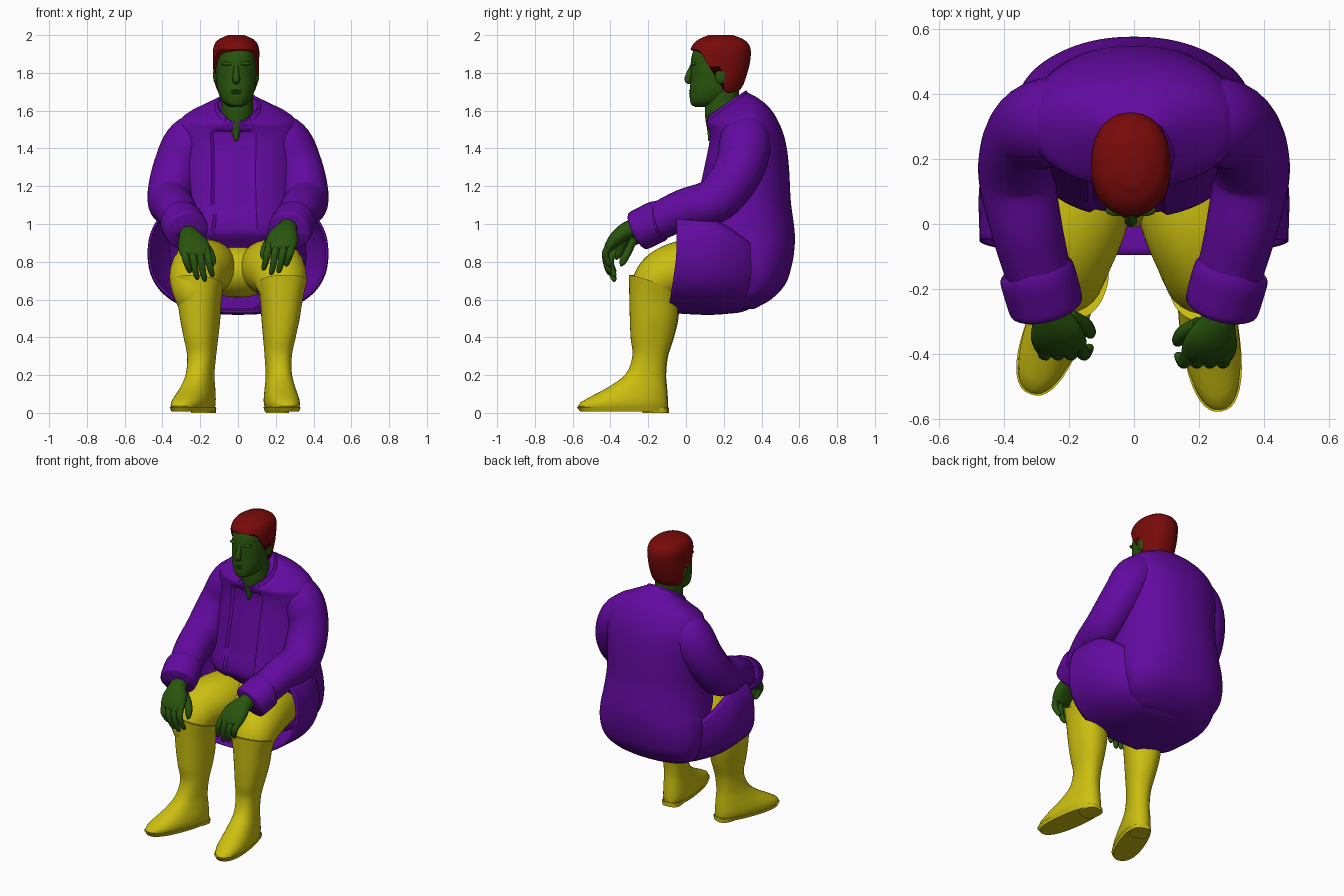
import bpy, bmesh
from math import sin, cos, pi, radians
from mathutils import Vector, Matrix

if "Cube" in bpy.data.objects:
    bpy.data.objects.remove(bpy.data.objects["Cube"])


def material(name, rgb):
    m = bpy.data.materials.new(name)
    m.diffuse_color = (*rgb, 1)
    m.use_nodes = True
    m.node_tree.nodes["Principled BSDF"].inputs["Base Color"].default_value = m.diffuse_color
    return m


PURPLE = material("coat_purple", (0.125, 0.003, 0.35))
YELLOW = material("cloth_yellow", (0.6, 0.52, 0.005))
GREEN = material("skin_green", (0.022, 0.09, 0.004))
RED = material("hair_red", (0.19, 0.003, 0.003))


def sample(rows, u):
    """Smooth interpolation of rows keyed by their first column."""
    i = 0
    while i < len(rows) - 2 and u > rows[i + 1][0]:
        i += 1
    a, b = rows[i], rows[i + 1]
    p, q = rows[max(i - 1, 0)], rows[min(i + 2, len(rows) - 1)]
    h = b[0] - a[0]
    t = min(max((u - a[0]) / h, 0), 1)
    out = []
    for k in range(1, len(a)):
        ma = (b[k] - p[k]) / (b[0] - p[0]) * h
        mb = (q[k] - a[k]) / (q[0] - a[0]) * h
        out.append(a[k] * (2*t**3 - 3*t*t + 1) + ma * (t**3 - 2*t*t + t)
                   + b[k] * (3*t*t - 2*t**3) + mb * (t**3 - t*t))
    return out


def finish(name, bm, mat, thick=0, angle=50):
    bmesh.ops.recalc_face_normals(bm, faces=bm.faces[:])
    me = bpy.data.meshes.new(name)
    bm.to_mesh(me)
    bm.free()
    ob = bpy.data.objects.new(name, me)
    bpy.context.collection.objects.link(ob)
    me.materials.append(mat)
    bpy.ops.object.select_all(action='DESELECT')
    ob.select_set(True)
    bpy.context.view_layer.objects.active = ob
    bpy.ops.object.shade_smooth_by_angle(angle=radians(angle))
    if thick:
        s = ob.modifiers.new("thickness", 'SOLIDIFY')
        s.thickness, s.offset = thick, 0
    return ob


def skin(name, rings, mat, closed=True, caps=True, thick=0, angle=50):
    """Bridge rings of points into one surface."""
    bm = bmesh.new()
    vs = [[bm.verts.new(p) for p in r] for r in rings]
    n = len(vs[0])
    for a, b in zip(vs, vs[1:]):
        for j in range(n if closed else n - 1):
            k = (j + 1) % n
            bm.faces.new((a[j], a[k], b[k], b[j]))
    if caps:
        bm.faces.new(vs[0])
        bm.faces.new(vs[-1])
    return finish(name, bm, mat, thick, angle)


def tube(name, path, mat, n=20, steps=5):
    """Path rows: x, y, z, radius across x, other radius."""
    rows = [(i, *r) for i, r in enumerate(path)]
    rings = []
    for k in range((len(path) - 1) * steps + 1):
        u = k / steps
        x, y, z, ra, rb = sample(rows, u)
        t = Vector(sample(rows, u + .05)[:3]) - Vector(sample(rows, u - .05)[:3])
        t.normalize()
        a = (Vector((1, 0, 0)) - t * t.x).normalized()
        b = t.cross(a)
        rings.append([Vector((x, y, z)) + a * ra * cos(2*pi*j/n) + b * rb * sin(2*pi*j/n)
                      for j in range(n)])
    return skin(name, rings, mat)


def power(v, e):
    return abs(v) ** e * (1 if v > 0 else -1)


def oval(z, row, th, e=2.0):
    x, y0, y1, w, tilt = row
    ry = (y1 - y0) / 2 * power(sin(th), 2 / e)
    return Vector((x + w * power(cos(th), 2 / e), (y0 + y1) / 2 + ry, z + tilt * ry))


def stack(name, rows, mat, n=40, steps=30, e=2.0, gap=0, place=Matrix(), groove=0, thick=0):
    """Horizontal ovals. Rows: z, x, y front, y back, half width, tilt."""
    z0, z1 = rows[0][0], rows[-1][0]
    rings = []
    for k in range(steps + 1):
        z = z0 + (z1 - z0) * k / steps
        row, ring = sample(rows, z), []
        for j in range(n):
            th = -pi/2 + gap + (2*pi - 2*gap) * j / (n - 1 if gap else n)
            p = oval(z, row, th, e)
            if groove and z < 1.52 and sin(th) < 0 and abs(p.x + .02) < groove:
                p.y += .014
            ring.append(place @ p)
        rings.append(ring)
    return skin(name, rings, mat, closed=not gap, caps=not gap, thick=thick, angle=40)


def ball(name, loc, size, mat):
    bm = bmesh.new()
    bmesh.ops.create_uvsphere(bm, u_segments=20, v_segments=12, radius=1,
                              matrix=Matrix.Translation(loc) @ Matrix.Diagonal((*size, 1)))
    return finish(name, bm, mat)


# Head, neck and face
HEAD = [(1.62, -.01, .05, .15, .03, 0), (1.64, -.01, .025, .2, .066, 0),
        (1.70, -.01, .02, .27, .096, 0), (1.77, -.01, .025, .30, .106, 0),
        (1.85, -.01, .025, .32, .108, 0), (1.92, -.01, .04, .32, .106, 0),
        (1.96, -.01, .075, .29, .082, 0), (1.985, -.01, .13, .23, .03, 0)]
stack("head", HEAD, GREEN, e=2.2)
stack("neck", [(1.44, -.01, .118, .2, .01, 0), (1.5, -.01, .112, .25, .04, 0),
               (1.56, -.005, .102, .28, .08, 0), (1.64, -.005, .1, .28, .085, 0),
               (1.72, -.01, .1, .28, .088, 0)], GREEN)
tube("nose", [(-.01, .035, 1.85, .012, .008), (-.01, .022, 1.81, .014, .014),
              (-.01, .01, 1.765, .02, .018), (-.01, .024, 1.745, .014, .008)], GREEN, 12)
for z, name in ((1.706, "upper_lip"), (1.693, "lower_lip")):
    ball(name, (-.01, .03, z), (.032, .014, .007), GREEN)
ball("chin", (-.01, .045, 1.648), (.045, .022, .025), GREEN)
for s, side in ((-1, "left"), (1, "right")):
    ball(side + "_brow", (-.01 + s*.042, .042, 1.848), (.036, .018, .011), GREEN)
    ball(side + "_ear", (-.01 + s*.108, .185, 1.79), (.014, .032, .048), GREEN)

# Hair shell following the skull down to a hairline
HAIR = [(z + .015, x, a - .012, b + .02, w + .014, 0) for z, x, a, b, w, _ in HEAD]
LINE = [(-1, 1.925), (-.65, 1.915), (-.25, 1.83), (.05, 1.83), (.35, 1.71), (1, 1.69)]
hair = []
for k in range(19):
    ring = []
    for j in range(48):
        th = 2*pi*j/48
        low = sample(LINE, sin(th))[0]
        z = low + (2.0 - low) * (k / 18)
        ring.append(oval(z, sample(HAIR, z), th, 2.2))
    hair.append(ring)
skin("hair", hair, RED)

# Coat body down to the seat, with recessed front opening, and collar
stack("coat_body", [(.55, 0, .2, .36, .18, 0), (.6, 0, .2, .45, .28, 0),
                    (.68, 0, .2, .525, .335, 0), (.78, 0, .15, .56, .36, 0),
                    (.88, 0, .08, .575, .36, 0), (.96, 0, .02, .575, .35, 0),
                    (1.12, 0, .05, .555, .325, 0), (1.3, 0, .09, .545, .32, 0),
                    (1.42, 0, .115, .53, .325, 0), (1.5, 0, .12, .5, .325, .1),
                    (1.575, 0, .11, .435, .275, .3), (1.62, 0, .105, .325, .125, .7)],
      PURPLE, n=120, steps=60, e=2.2, groove=.11)
stack("coat_collar", [(1.58, 0, .1, .335, .14, .7), (1.615, 0, .098, .322, .118, .7),
                      (1.632, 0, .105, .315, .108, .7)],
      PURPLE, steps=6, gap=.6, thick=.01)

# Coat skirt: spreads forward from the hips, open to the front
SKIRT = [(-.05, .47, .85, .315, 33), (.12, .47, .84, .315, 33), (.22, .44, .83, .3, 27),
         (.32, .375, .82, .272, 16), (.42, .27, .82, .2, 5)]
bowl = []
for k in range(25):
    t = k / 24
    y = -.05 + .47 * t
    w, zc, hz, top = sample(SKIRT, y)
    ring = []
    for j in range(41):
        th = radians(top - (180 + 2 * top) * j / 40)
        z = zc + hz * power(sin(th), .85)
        ring.append((w * power(cos(th), .8), y - .045 * max(0, -sin(th)) * (1 - t) ** 2, z))
    bowl.append(ring)
skin("coat_skirt", bowl, PURPLE, closed=False, caps=False, thick=.012)

# Pelvis between the thighs
ball("trouser_seat", (0, .17, .75), (.22, .18, .14), YELLOW)

for s, side in ((-1, "left"), (1, "right")):
    def arm(rows, dy=0, dz=0):
        return [(s*x, y + dy, z + dz, a, b) for x, y, z, a, b in rows]

    # Sleeve and turned cuff
    tube(side + "_sleeve", arm([(.12, .32, 1.54, .07, .08), (.245, .315, 1.445, .13, .135),
         (.325, .28, 1.29, .127, .13), (.36, .16, 1.13, .12, .122),
         (.33, -.015, 1.075, .11, .108), (.285, -.185, .995, .1, .098)]), PURPLE, 28, 6)
    tube(side + "_cuff", arm([(.305, -.135, 1.02, .1, .1), (.3, -.15, 1.015, .116, .11),
         (.285, -.2, .99, .118, .11), (.27, -.255, .963, .113, .107),
         (.27, -.255, .963, .09, .085)]), PURPLE, 28, 3)

    # Hand with four fingers and a thumb, the left hanging lower
    dy, dz = (.015, -.03) if s < 0 else (-.01, .005)
    tube(side + "_palm", arm([(.27, -.2, .985, .05, .05), (.26, -.28, .97, .052, .048),
         (.24, -.345, .93, .08, .042), (.225, -.395, .875, .08, .028),
         (.225, -.405, .855, .05, .012)], dy, dz), GREEN, 20, 4)
    for i, drop in enumerate((.12, .145, .135, .1)):
        x, r = .166 + .04 * i, .02
        tube(f"{side}_finger_{i + 1}", arm([(x, -.385, .89, r, r), (x - .01, -.415, .845, r, r),
             (x - .02, -.41, .885 - drop*.75, r*.85, r*.85),
             (x - .03, -.395, .88 - drop, r*.65, r*.65),
             (x - .032, -.39, .87 - drop, .003, .003)], dy, dz), GREEN, 10, 3)
    tube(side + "_thumb", arm([(.2, -.3, .94, .026, .026), (.155, -.325, .885, .025, .025),
         (.135, -.35, .83, .019, .019), (.135, -.36, .805, .003, .003)], dy, dz), GREEN, 10, 3)

    # Thigh bending over the knee into the boot
    tube(side + "_thigh", arm([(.13, .34, .75, .14, .13), (.175, .06, .77, .165, .15),
         (.215, -.1, .735, .148, .142), (.228, -.175, .66, .127, .118),
         (.225, -.18, .56, .09, .09)]), YELLOW, 28, 7)

    # Tall boot with sole and heel, toes turned outward
    turn, hx, f = (-.36, -.16, .94) if s < 0 else (.14, .2, 1)
    place = Matrix.Translation((hx, -.1, 0)) @ Matrix.Rotation(turn, 4, 'Z')
    lean = s * .015
    stack(side + "_boot", [(.018, 0, -.465*f, 0, .078, 0), (.045, 0, -.475*f, .002, .088, 0),
          (.08, 0, -.42*f, .0, .087, 0), (.13, 0, -.325*f, -.004, .078, 0),
          (.2, 0, -.225, -.01, .068, 0), (.3, 0, -.185, 0, .071, 0),
          (.4, lean*.5, -.195, .03, .085, 0), (.5, lean, -.2, .05, .1, 0),
          (.6, lean*1.3, -.203, .05, .112, -.1), (.69, lean*1.6, -.206, .045, .13, -.32)],
          YELLOW, e=2.3, steps=36, place=place)
    stack(side + "_sole", [(.008, 0, -.465*f, .002, .082, 0), (.03, 0, -.482*f, .004, .09, 0)],
          YELLOW, e=2.4, steps=2, place=place)
    stack(side + "_heel", [(0, 0, -.13, .002, .06, 0), (.025, 0, -.13, .002, .062, 0)],
          YELLOW, e=3, steps=1, place=place)
